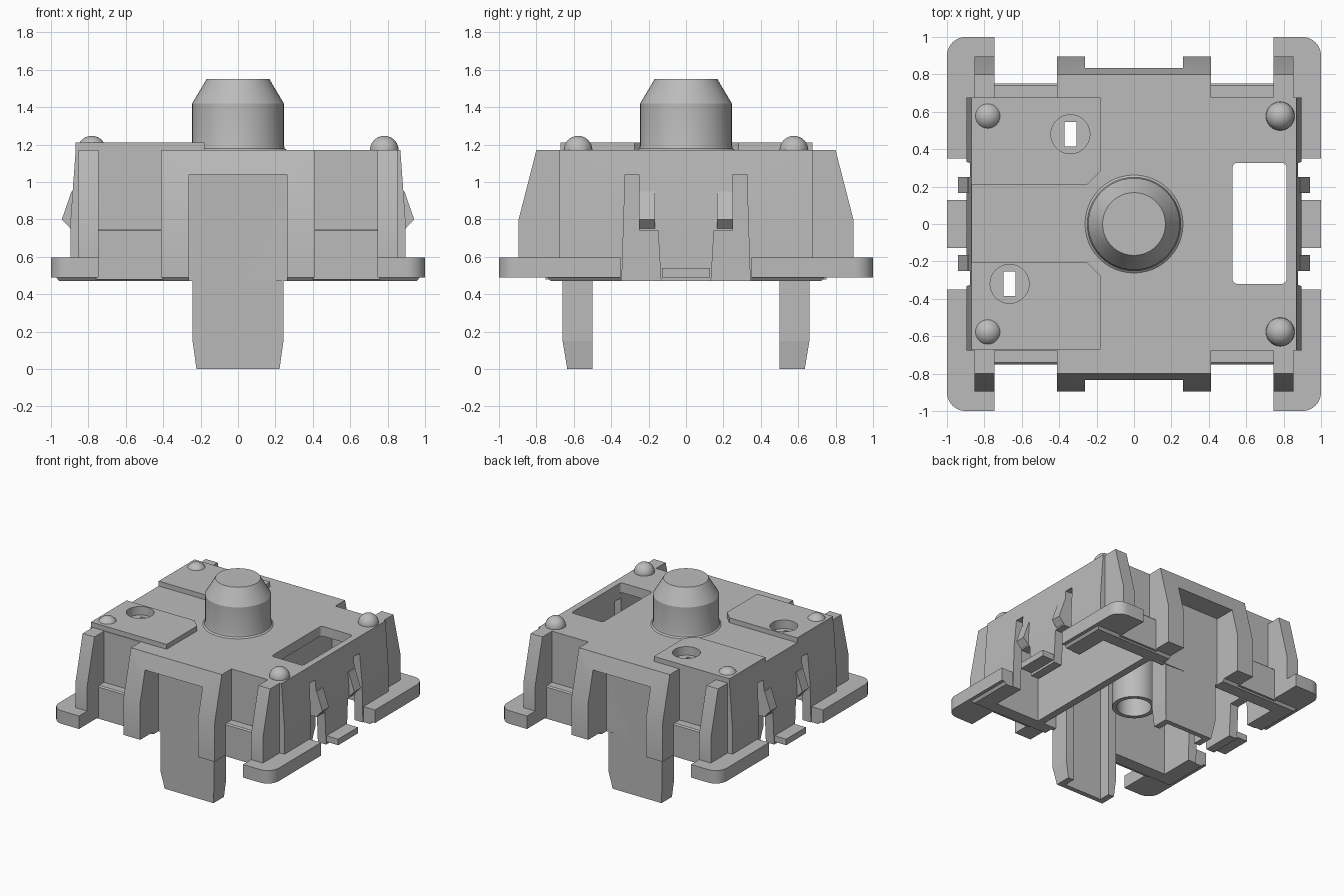
import bpy, bmesh, math
from mathutils import Vector

if "Cube" in bpy.data.objects:
    bpy.data.objects.remove(bpy.data.objects["Cube"], do_unlink=True)

grey = bpy.data.materials.new("plain grey")
grey.use_nodes = True
COLOUR = (0.5, 0.5, 0.5, 1)
grey.diffuse_color = COLOUR
grey.node_tree.nodes["Principled BSDF"].inputs["Base Color"].default_value = COLOUR
SIDES = (-1, 1)


def finish(name, bm):
    bmesh.ops.recalc_face_normals(bm, faces=bm.faces)
    mesh = bpy.data.meshes.new(name)
    bm.to_mesh(mesh)
    bm.free()
    obj = bpy.data.objects.new(name, mesh)
    bpy.context.collection.objects.link(obj)
    mesh.materials.append(grey)
    return obj


def prism(name, points, axis, lo, hi):
    """Extrude a flat outline along an axis between two positions."""
    place = {"x": lambda p, t: (t, p[0], p[1]),
             "y": lambda p, t: (p[0], t, p[1]),
             "z": lambda p, t: (p[0], p[1], t)}[axis]
    bm = bmesh.new()
    face = bm.faces.new([bm.verts.new(place(p, lo)) for p in points])
    grown = bmesh.ops.extrude_face_region(bm, geom=[face])["geom"]
    shift = Vector(place((0, 0), hi - lo))
    bmesh.ops.translate(bm, vec=shift, verts=[g for g in grown if isinstance(g, bmesh.types.BMVert)])
    return finish(name, bm)


def box(name, x, y, z):
    (a, b), (c, d) = sorted(x), sorted(y)
    return prism(name, [(a, c), (b, c), (b, d), (a, d)], "z", *z)


def lathe(name, profile, centre=(0, 0), steps=48):
    """Spin a radius and height profile round a vertical line."""
    bm = bmesh.new()
    verts = [bm.verts.new((r, 0, z)) for r, z in profile]
    edges = [bm.edges.new(pair) for pair in zip(verts, verts[1:])]
    bmesh.ops.spin(bm, geom=verts + edges, cent=(0, 0, 0), axis=(0, 0, 1),
                   angle=math.tau, steps=steps)
    bmesh.ops.remove_doubles(bm, verts=bm.verts, dist=0.0001)
    bmesh.ops.translate(bm, vec=(*centre, 0), verts=bm.verts)
    return finish(name, bm)


def combine(target, tools, operation):
    """Apply a boolean with each tool, then discard the tool."""
    for tool in tools:
        mod = target.modifiers.new("join", "BOOLEAN")
        mod.operation, mod.solver, mod.object = operation, "EXACT", tool
        bpy.context.view_layer.update()
        graph = bpy.context.evaluated_depsgraph_get()
        mesh = bpy.data.meshes.new_from_object(target.evaluated_get(graph))
        target.modifiers.clear()
        target.data = mesh
        bpy.data.objects.remove(tool, do_unlink=True)
    return target


def smooth(obj, angle=30):
    bpy.ops.object.select_all(action="DESELECT")
    obj.select_set(True)
    bpy.context.view_layer.objects.active = obj
    bpy.ops.object.shade_smooth_by_angle(angle=math.radians(angle))


def rounded(x, y, r, corner_steps=6):
    """Rounded rectangle outline."""
    pts = []
    for i, (cx, cy) in enumerate([(x[1] - r, y[1] - r), (x[0] + r, y[1] - r),
                                  (x[0] + r, y[0] + r), (x[1] - r, y[0] + r)]):
        for k in range(corner_steps + 1):
            a = (i + k / corner_steps) * math.pi / 2
            pts.append((cx + r * math.cos(a), cy + r * math.sin(a)))
    return pts


# Housing core with sloped sides
TOP, BASE = 1.17, 0.47
side = [(0.895, BASE), (0.895, 0.8), (0.868, TOP)]
housing = prism("housing", side + [(-x, z) for x, z in reversed(side)], "y", -0.675, 0.675)

# Chamfered bottom frame
frame = box("frame", (-0.98, 0.98), (-0.75, 0.75), (BASE, 0.5))
for v in frame.data.vertices:
    if v.co.z < 0.48:
        v.co.x *= 0.975
        v.co.y *= 0.965
gaps = [box("gap", (s * 0.89, s * 1.2), (-0.35, 0.35), (0.3, 0.8)) for s in SIDES]
combine(frame, gaps, "DIFFERENCE")
parts = [frame]

for sy in SIDES:
    # Centre bay, corner posts and low skirts of the front and back
    bay = [(sy * y, z) for y, z in
           [(0.6, 0.49), (0.895, 0.49), (0.895, 0.8), (0.8, TOP), (0.6, TOP)]]
    parts.append(prism("bay", bay, "x", -0.413, 0.413))
    for sx in SIDES:
        parts.append(prism("post", bay, "x", sx * 0.745, sx * 0.852))
        skirt = [(sy * y, z) for y, z in
                 [(0.63, 0.48), (0.75, 0.48), (0.75, 0.74), (0.74, 0.75), (0.63, 0.75)]]
        parts.append(prism("skirt", skirt, "x", sx * 0.4, sx * 0.76))
        # Corner flange with a rounded outer corner
        arc = [(0.9 + 0.1 * math.cos(a * math.pi / 16), 0.9 + 0.1 * math.sin(a * math.pi / 16))
               for a in range(9)]
        outline = [(0.84, 0.35), (1, 0.35)] + arc + [(0.745, 1), (0.745, 0.63), (0.84, 0.63)]
        parts.append(prism("flange", [(sx * x, sy * y) for x, y in outline], "z", 0.49, 0.597))
combine(housing, parts, "UNION")

# Hollow inside, leg notches, window and side clip slots
cutters = [box("cavity", (-0.82, 0.82), (-0.62, 0.62), (0.3, 1.09)),
           prism("window_cut", rounded((0.527, 0.815), (-0.32, 0.327), 0.025), "z", 0.9, 1.4)]
for s in SIDES:
    cutters.append(box("notch", (-0.262, 0.262), (s * 0.655, s * 1.2), (0.3, 1.04)))
    for sy in SIDES:
        slot = [(sy * y, z) for y, z in [(0.13, 0.4), (0.345, 0.4), (0.325, 1.04),
                                         (0.25, 1.04), (0.25, 0.74), (0.15, 0.74)]]
        cutters.append(prism("slot", slot, "x", s * 0.75, s * 0.95))
combine(housing, cutters, "DIFFERENCE")

# Raised top plates, each with one clipped corner
HOLES = [(-0.34, 0.48), (-0.665, -0.32)]
rear = [(-0.868, 0.21), (-0.25, 0.21), (-0.18, 0.28), (-0.18, 0.675), (-0.868, 0.675)]
front = [(x, 0.005 - y) for x, y in rear]
plates = [prism("rear_plate", rear, "z", 1.14, 1.21),
          prism("front_plate", front, "z", 1.14, 1.21)]
combine(housing, plates, "UNION")
for x, y in HOLES:
    well = lathe("well", [(0, 1.14), (0.104, 1.14), (0.104, 1.3), (0, 1.3)], (x, y))
    slit = box("slit", (x - 0.032, x + 0.032), (y - 0.065, y + 0.065), (1, 1.3))
    combine(housing, [well, slit], "DIFFERENCE")
smooth(housing, 20)

# Inner divider beside the window
box("inner_divider", (0.36, 0.42), (-0.64, 0.64), (BASE, 1.12))

for s in SIDES:
    # Channel-shaped leg with tapered foot
    end = "back" if s > 0 else "front"
    half = [(0.222, 0), (0.243, 0.15), (0.243, 1.1)]
    leg = prism(end + "_leg", half + [(-x, z) for x, z in reversed(half)], "y", s * 0.5, s * 0.66)
    for v in leg.data.vertices:
        if v.co.z < 0.01 and abs(v.co.y) > 0.6:
            v.co.y = s * 0.635
    combine(leg, [box("channel", (-0.17, 0.17), (s * 0.4, s * 0.595), (-0.1, 1.05))], "DIFFERENCE")

    # Side clip foot and barbs
    hand = "left" if s > 0 else "right"
    box(hand + "_clip_foot", (s * 0.83, s), (-0.128, 0.128), (0.49, 0.54))
    barb = [(s * x, z) for x, z in
            [(0.83, 0.74), (0.885, 0.74), (0.942, 0.8), (0.89, 0.95), (0.83, 0.95)]]
    for sy in SIDES:
        place = "_rear_barb" if sy > 0 else "_front_barb"
        prism(hand + place, barb, "y", sy * 0.165, sy * 0.25)

    # Round studs on the top corners
    for sy in SIDES:
        dome = [(0.077 * math.cos(a), 1.17 + 0.077 * math.sin(a))
                for a in [math.radians(15 * k - 90) for k in range(13)]]
        stud = lathe(hand + ("_rear_stud" if sy > 0 else "_front_stud"), dome,
                     (0.782 * s, 0.577 * sy), 32)
        smooth(stud, 40)

# Central knob with a hollow stem below
knob = lathe("knob", [(0, 1.52), (0.13, 1.4), (0.13, BASE), (0.165, BASE), (0.165, 1.1),
                      (0.27, 1.1), (0.262, 1.17), (0.25, 1.18), (0.245, 1.2), (0.245, 1.42),
                      (0.168, 1.55), (0, 1.55)])
smooth(knob, 25)
